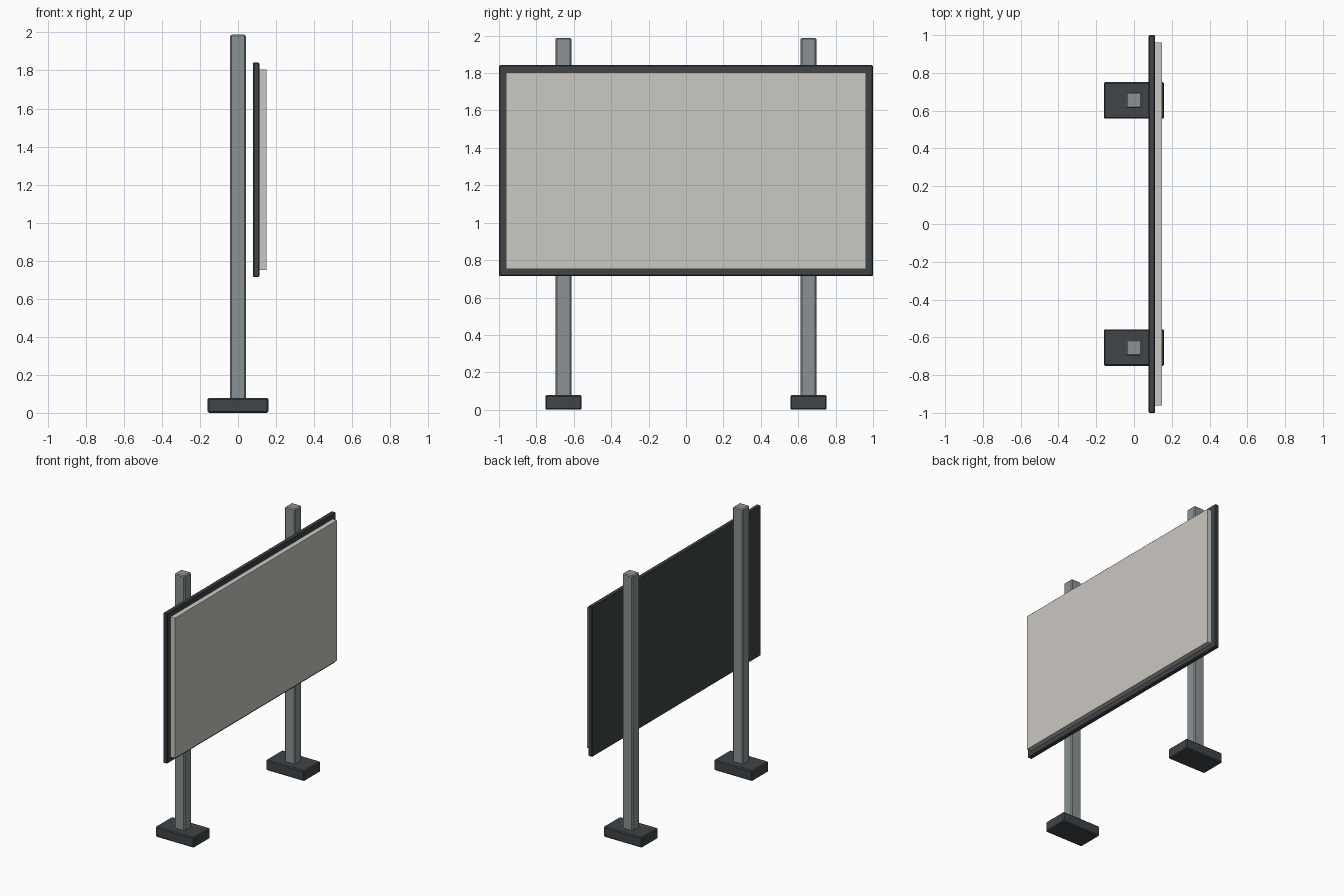
import bpy
import bmesh
from mathutils import Vector

cube = bpy.data.objects.get("Cube")
if cube:
    bpy.data.objects.remove(cube, do_unlink=True)


def make_material(name, rgb):
    mat = bpy.data.materials.new(name)
    mat.use_nodes = True
    color = (*rgb, 1.0)
    mat.diffuse_color = color
    bsdf = mat.node_tree.nodes["Principled BSDF"]
    bsdf.inputs["Base Color"].default_value = color
    bsdf.inputs["Roughness"].default_value = 0.7
    return mat


dark_metal = make_material("dark_metal", (0.05, 0.058, 0.064))
grey_steel = make_material("grey_steel", (0.26, 0.29, 0.295))
pale_board = make_material("pale_board", (0.60, 0.58, 0.54))


def box(name, low, high, mat, bevel=0.0):
    """Box between two corners, with optional chamfered edges."""
    low, high = Vector(low), Vector(high)
    size, centre = high - low, (low + high) / 2
    bm = bmesh.new()
    bmesh.ops.create_cube(bm, size=1.0)
    bmesh.ops.scale(bm, vec=size, verts=bm.verts)
    if bevel:
        bmesh.ops.bevel(bm, geom=bm.edges[:], offset=bevel, segments=1,
                        affect='EDGES')
    mesh = bpy.data.meshes.new(name)
    bm.to_mesh(mesh)
    bm.free()
    mesh.materials.append(mat)
    obj = bpy.data.objects.new(name, mesh)
    obj.location = centre
    bpy.context.collection.objects.link(obj)
    return obj


# Two posts, each on a foot block
for side, y in (("front", -0.655), ("back", 0.655)):
    box(side + "_foot", (-0.16, y - 0.097, 0), (0.16, y + 0.097, 0.078),
        dark_metal, 0.007)
    box(side + "_post", (-0.042, y - 0.042, 0.07), (0.042, y + 0.042, 1.988),
        grey_steel, 0.007)

# Backing frame and the raised display board
box("backing_frame", (0.078, -1, 0.714), (0.112, 1, 1.842), dark_metal, 0.005)
box("display_board", (0.108, -0.962, 0.752), (0.149, 0.962, 1.804), pale_board)
